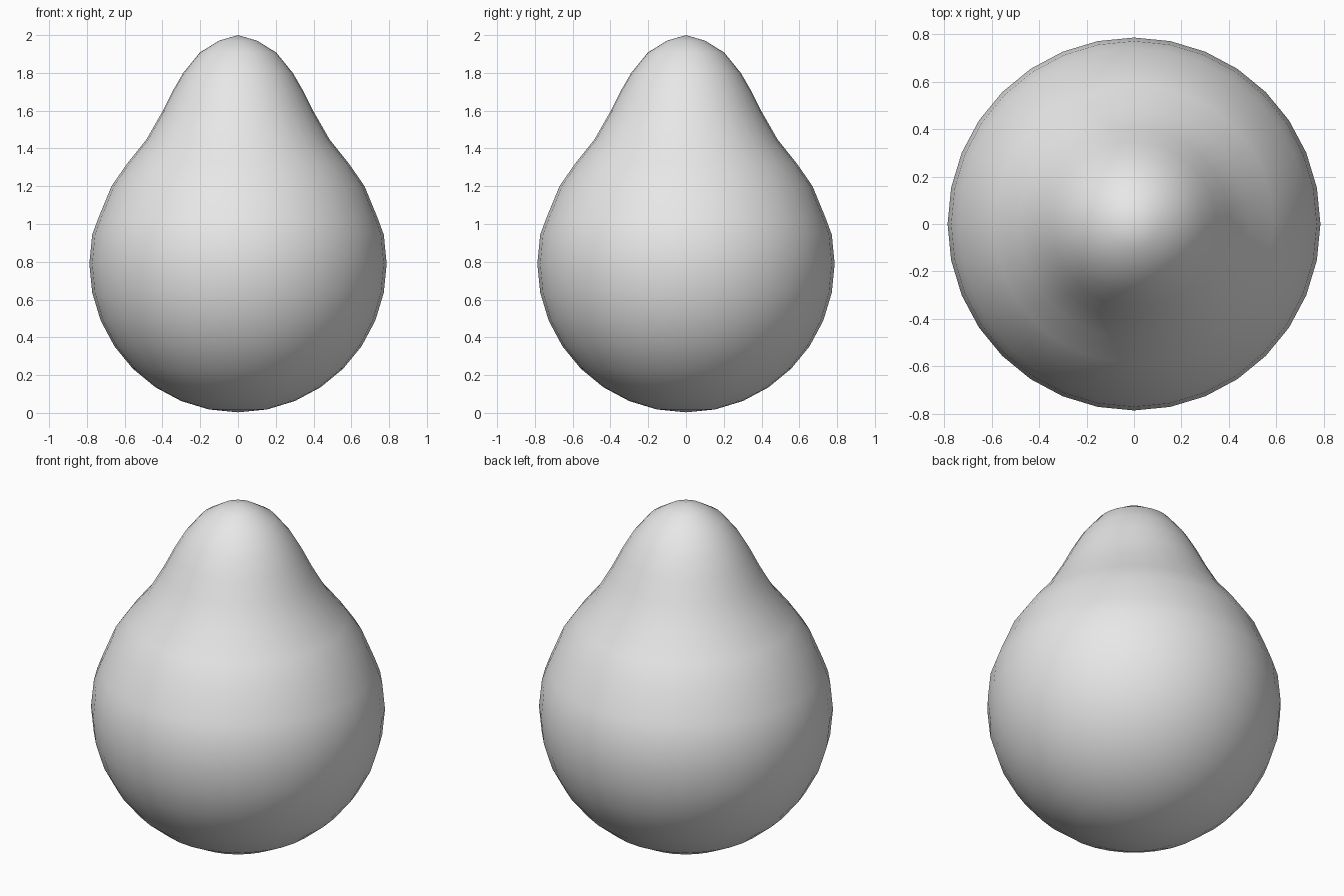
import bpy
import bmesh
from math import cos, sin, pi

cube = bpy.data.objects.get("Cube")
if cube:
    bpy.data.objects.remove(cube, do_unlink=True)

# Plain grey skin
grey = bpy.data.materials.new("light grey")
grey.use_nodes = True
colour = (0.8, 0.8, 0.8, 1)
grey.diffuse_color = colour
grey.node_tree.nodes["Principled BSDF"].inputs["Base Color"].default_value = colour

# Profile: round belly from the bottom pole to just above the equator, then the neck
SEGMENTS, RADIUS = 32, 0.787
STEP = 2 * pi / SEGMENTS
belly = [(RADIUS * sin(i * STEP), RADIUS * (1 - cos(i * STEP)) + 0.003)
         for i in range(10)]
neck = [(0.74, 1.03), (0.67, 1.20), (0.587, 1.32), (0.485, 1.447), (0.402, 1.592),
        (0.348, 1.70), (0.29, 1.80), (0.203, 1.907), (0.102, 1.97), (0, 2.0)]

# Lathe the profile into a pear shape
bm = bmesh.new()
verts = [bm.verts.new((r, 0, z)) for r, z in belly + neck]
edges = [bm.edges.new(pair) for pair in zip(verts, verts[1:])]
bmesh.ops.spin(bm, geom=verts + edges, cent=(0, 0, 0), axis=(0, 0, 1),
               angle=2 * pi, steps=SEGMENTS)
bmesh.ops.remove_doubles(bm, verts=bm.verts, dist=0.0005)
bmesh.ops.recalc_face_normals(bm, faces=bm.faces)
for face in bm.faces:
    face.smooth = True

mesh = bpy.data.meshes.new("pear_body")
bm.to_mesh(mesh)
bm.free()
mesh.materials.append(grey)
pear = bpy.data.objects.new("pear_body", mesh)
bpy.context.collection.objects.link(pear)
